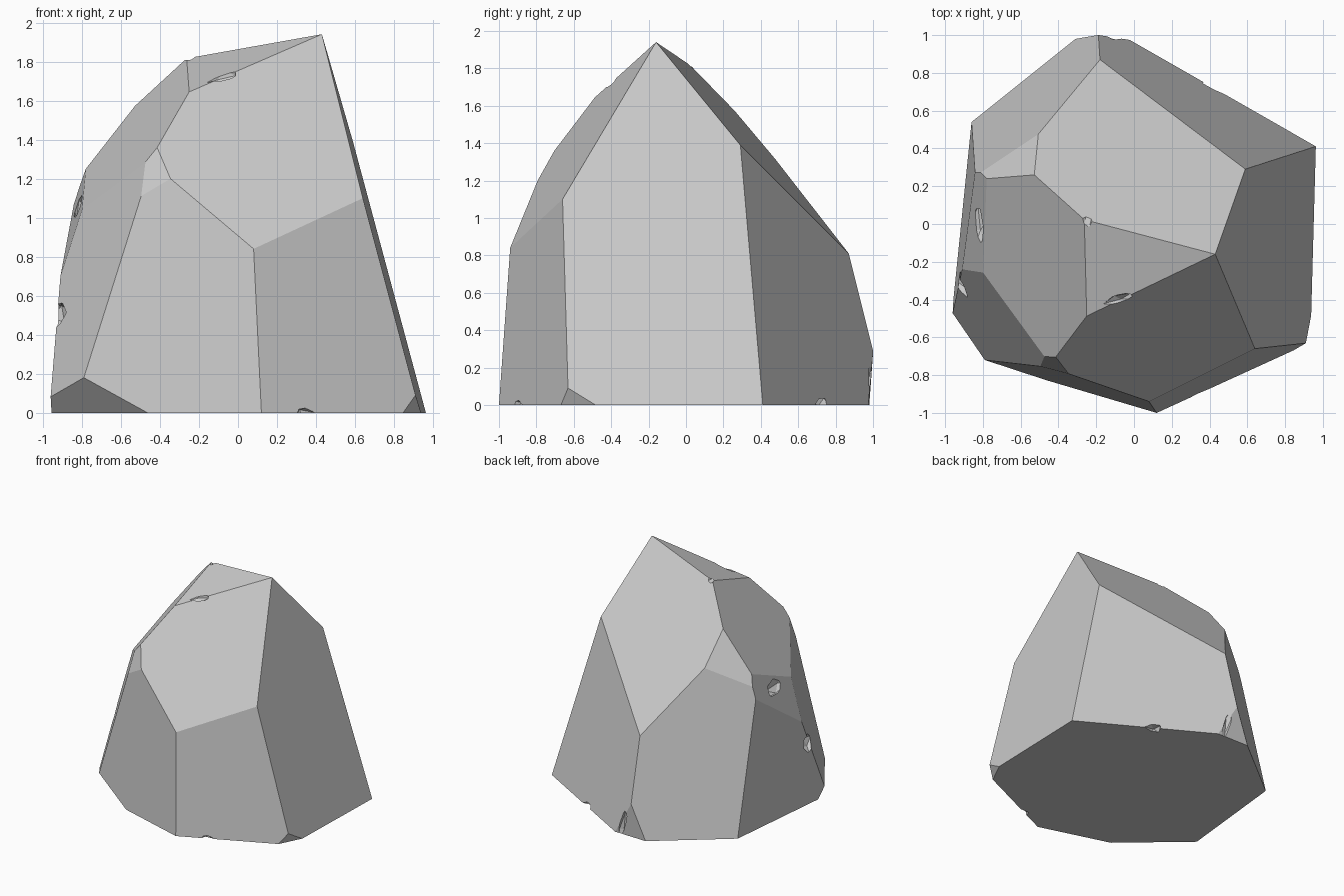
import bpy, bmesh, random
from mathutils import Vector, Euler

if "Cube" in bpy.data.objects:
    bpy.data.objects.remove(bpy.data.objects["Cube"])

random.seed(4)

# Key corner points of the boulder
P = {k: Vector(v) for k, v in dict(
    A=(.43, -.16, 1.94), B=(.59, .29, 1.39), C=(.96, .41, .01), D=(.64, -.66, 1.10),
    E=(.08, -.94, .84), F=(.12, -1.0, 0), H=(-.18, .87, .81), J=(-.50, .48, 1.32),
    K=(-.53, .26, 1.57), M=(-.78, .24, 1.25), N=(-.22, 0, 1.82), O=(-.96, -.47, .08),
    Q=(-.25, -.50, 1.64), U=(-.80, -.29, 1.03), V=(-.79, -.72, .18), W=(-.48, -.71, 1.25),
    Y=(-.91, -.24, .70), Z=(-.86, .54, 0)).items()}

# Large facets, each a plane through three corners
facets = [[P[c] for c in t] for t in (
    "ACD", "ADE", "DEF", "EFV", "ABH", "BCH", "ZHJ", "JKM", "KMQ", "AQN", "WVY", "ZOY", "MUY")]
# Small corner cuts: left base, right base, back base, front-left shoulder
facets += [
    [P["V"], P["O"], Vector((-.46, -.83, 0))],
    [Vector((.84, -.68, 0)), Vector((.89, -.66, .08)), Vector((.93, -.5, 0))],
    [Vector((-.31, .98, 0)), Vector((-.18, 1, .28)), Vector((-.06, .975, 0))],
    [Vector((-.41, -.72, 1.32)), Vector((-.36, -.79, 1.19)), Vector((-.5, -.77, 1.06))]]

# Boulder: carve a block down with the planes
bm = bmesh.new()
bmesh.ops.create_cube(bm, size=4)
bmesh.ops.translate(bm, verts=bm.verts, vec=(0, 0, 2))
centre = Vector((0, 0, .7))
for a, b, c in facets:
    n = (b - a).cross(c - a).normalized()
    if n.dot(centre - a) > 0:
        n = -n
    bmesh.ops.bisect_plane(bm, geom=bm.verts[:] + bm.edges[:] + bm.faces[:], dist=1e-5,
                           plane_co=a, plane_no=n, clear_outer=True)
    bmesh.ops.holes_fill(bm, edges=[e for e in bm.edges if e.is_boundary], sides=0)
bmesh.ops.recalc_face_normals(bm, faces=bm.faces)
mesh = bpy.data.meshes.new("boulder")
bm.to_mesh(mesh)
bm.free()
rock = bpy.data.objects.new("boulder", mesh)
bpy.context.collection.objects.link(rock)
bpy.context.view_layer.objects.active = rock

# Chips knocked out of the edges: position, size
chips = [((-.83, -.02, 1.07), (.06, .13, .09)),
         ((-.92, -.32, .50), (.06, .08, .08)),
         ((-.08, -.40, 1.73), (.09, .03, .04)),
         ((-.25, .03, 1.83), (.04, .09, .04)),
         ((.36, -.91, -.01), (.08, .05, .05)),
         ((.44, .73, -.01), (.12, .06, .05)),
         ((-.10, 1.0, .10), (.04, .05, .18))]


def chip(pos, size):
    bm = bmesh.new()
    bmesh.ops.create_icosphere(bm, subdivisions=1, radius=1)
    turn = Euler([random.uniform(-.3, .3) for _ in range(3)]).to_matrix()
    for v in bm.verts:
        s = random.uniform(.8, 1.15)
        v.co = Vector(pos) + turn @ Vector([v.co[i] * size[i] * s for i in range(3)])
    me = bpy.data.meshes.new("chip")
    bm.to_mesh(me)
    bm.free()
    cutter = bpy.data.objects.new("chip", me)
    cutter.hide_render = True
    bpy.context.collection.objects.link(cutter)
    mod = rock.modifiers.new("chip", 'BOOLEAN')
    mod.operation, mod.solver, mod.object = 'DIFFERENCE', 'EXACT', cutter
    bpy.ops.object.modifier_apply(modifier=mod.name)
    bpy.data.objects.remove(cutter)


for pos, size in chips:
    chip(pos, size)
